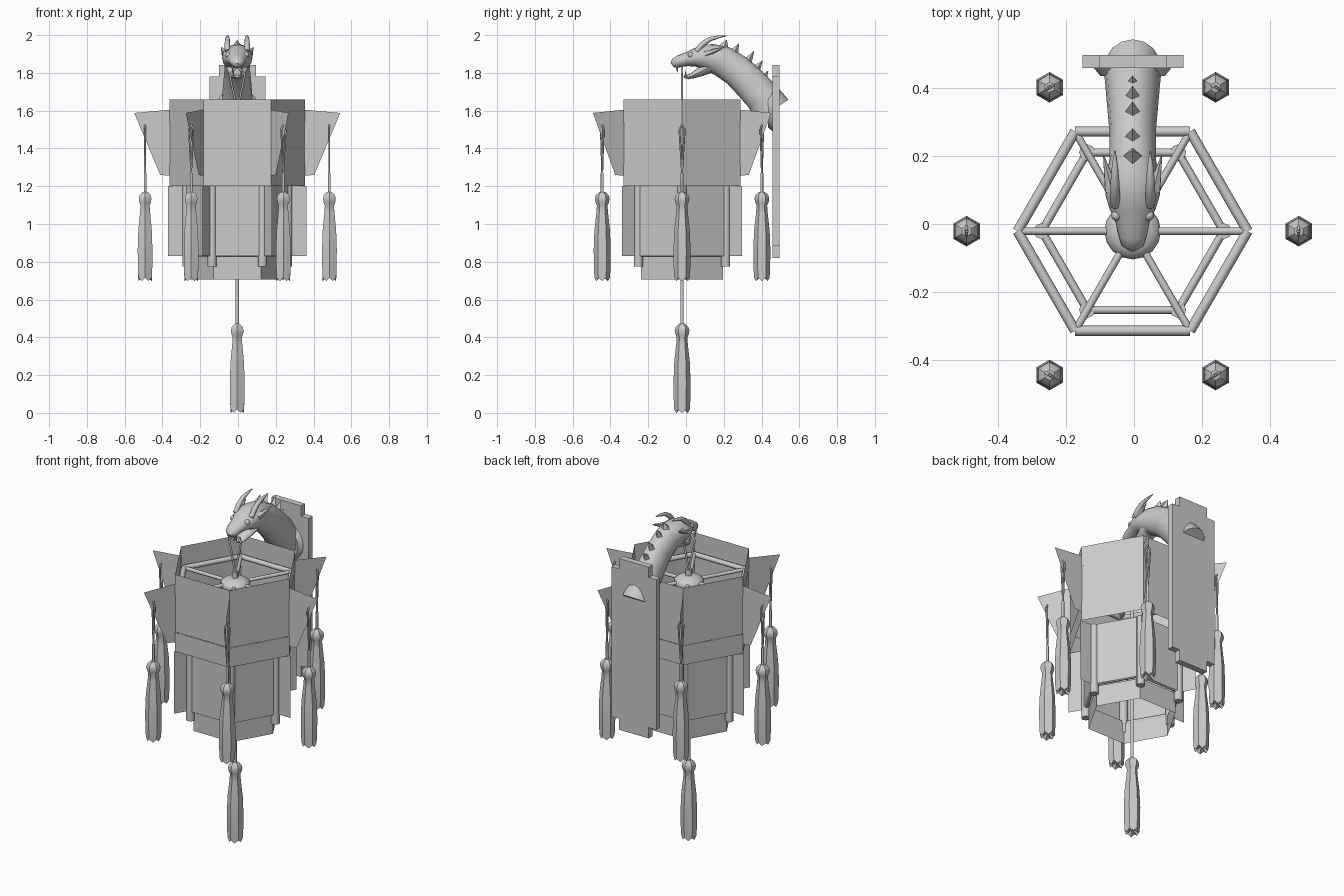
import bpy, bmesh, math
from mathutils import Vector, Matrix

if "Cube" in bpy.data.objects:
    bpy.data.objects.remove(bpy.data.objects["Cube"])

CX, CY = -0.004, -0.021          # lantern axis
grey = bpy.data.materials.new("grey")
grey.diffuse_color = (0.6, 0.6, 0.6, 1)
grey.use_nodes = True
grey.node_tree.nodes["Principled BSDF"].inputs["Base Color"].default_value = grey.diffuse_color


def finish(name, bm, smooth=None, closed=True):
    if closed:
        bmesh.ops.recalc_face_normals(bm, faces=bm.faces[:])
    me = bpy.data.meshes.new(name)
    bm.to_mesh(me)
    bm.free()
    me.materials.append(grey)
    ob = bpy.data.objects.new(name, me)
    bpy.context.collection.objects.link(ob)
    if smooth:
        bpy.ops.object.select_all(action='DESELECT')
        ob.select_set(True)
        bpy.context.view_layer.objects.active = ob
        bpy.ops.object.shade_smooth_by_angle(angle=math.radians(smooth))
    return ob


def polar(r, k, z):
    """Point on corner k of a hexagon round the lantern axis."""
    a = math.radians(60 * k)
    return Vector((CX + r * math.cos(a), CY + r * math.sin(a), z))


def rod(bm, a, b, r1, r2=None, n=8):
    """Straight round bar or spike from a to b."""
    a, b = Vector(a), Vector(b)
    d = b - a
    m = Matrix.Translation((a + b) / 2) @ d.to_track_quat('Z', 'Y').to_matrix().to_4x4()
    bmesh.ops.create_cone(bm, cap_ends=True, segments=n, radius1=r1,
                          radius2=r1 if r2 is None else r2, depth=d.length, matrix=m)


def bridge(bm, rings):
    for a, b in zip(rings, rings[1:]):
        n = len(a)
        for i in range(n):
            j = (i + 1) % n
            bm.faces.new((a[i], a[j], b[j], b[i]))


def loft(name, sections, n=16, x=0.0):
    """Oval sections (y, z, half width, half height) swept along a path in the yz plane."""
    bm = bmesh.new()
    rings = []
    for i, (y, z, rx, rn) in enumerate(sections):
        p, q = sections[max(i - 1, 0)], sections[min(i + 1, len(sections) - 1)]
        t = Vector((q[0] - p[0], q[1] - p[1])).normalized()
        ring = []
        for k in range(n):
            a = 2 * math.pi * k / n
            s = rn * math.sin(a)
            ring.append(bm.verts.new((x + rx * math.cos(a), y + t.y * s, z - t.x * s)))
        rings.append(ring)
    bridge(bm, rings)
    bm.faces.new(rings[0])
    bm.faces.new(rings[-1])
    return finish(name, bm, 50)


# Hexagonal sheet walls, open above and below
def wall(name, r, z0, z1):
    bm = bmesh.new()
    bridge(bm, [[bm.verts.new(polar(r, k, z)) for k in range(6)] for z in (z0, z1)])
    finish(name, bm, closed=False)


wall("top_band", 0.358, 1.54, 1.66)
wall("upper_panels", 0.355, 1.315, 1.54)
wall("lower_band", 0.358, 1.20, 1.315)
wall("middle_panels", 0.282, 0.83, 1.20)
wall("bottom_skirt", 0.25, 0.705, 0.83)

# Sheet fins standing out from the six corners
for name, shape in (
        ("upper_fins", ((0.355, 1.255), (0.408, 1.26), (0.545, 1.588), (0.355, 1.605))),
        ("lower_fins", ((0.28, 0.83), (0.366, 0.83), (0.366, 1.20), (0.28, 1.20)))):
    bm = bmesh.new()
    for k in range(6):
        bm.faces.new([bm.verts.new(polar(r, k, z)) for r, z in shape])
    finish(name, bm, closed=False)

# Round bar frames, spokes and corner posts
bm = bmesh.new()
for k in range(6):
    rod(bm, polar(0.338, k, 1.54), polar(0.338, k + 1, 1.54), 0.015)
    rod(bm, polar(0.0, k, 1.54), polar(0.335, k, 1.54), 0.011)
    for z in (1.19, 0.84):
        rod(bm, polar(0.267, k, z), polar(0.267, k + 1, z), 0.012)
finish("frame", bm, 50)
bm = bmesh.new()
for k in range(6):
    rod(bm, polar(0.267, k, 0.775), polar(0.267, k, 1.20), 0.024)
finish("corner_posts", bm, 50)

# Central hub and the knot above it
bm = bmesh.new()
bmesh.ops.create_uvsphere(bm, u_segments=16, v_segments=8, radius=1, matrix=Matrix.Translation(
    (CX, CY, 1.535)) @ Matrix.Diagonal((0.083, 0.083, 0.04, 1)))
rod(bm, (CX, CY, 1.56), (CX, CY, 1.61), 0.018)
finish("hub", bm, 50)

# Tassels: a hexagonal turned body with ragged hem, a ball and a cord
PROFILE = ((0.0, 0.041), (0.07, 0.044), (0.17, 0.045), (0.27, 0.041), (0.36, 0.031), (0.40, 0.028),
           (0.415, 0.035), (0.435, 0.039), (0.455, 0.034), (0.472, 0.015))


def tassel(name, x, y, z):
    bm = bmesh.new()
    rings = []
    for i, (h, r) in enumerate(PROFILE):
        ring = []
        for k in range(12):
            a = math.radians(30 * k)
            rr = r * (0.866 if k % 2 == 0 else 1)
            hh = h + (0.018 if i == 0 and k % 2 else 0)
            ring.append(bm.verts.new((x + rr * math.cos(a), y + rr * math.sin(a), z + hh)))
        rings.append(ring)
    bridge(bm, rings)
    bm.faces.new(rings[-1])
    tip = bm.verts.new((x, y, z + 0.03))
    for i in range(12):
        bm.faces.new((rings[0][i], rings[0][(i + 1) % 12], tip))
    finish(name, bm, 35)


for k in range(6):
    p = polar(0.488, k, 0.698)
    tassel("side_tassel", p.x, p.y, p.z)
    # cord and the narrow loop through the fin
    a = math.radians(60 * k)
    t = Vector((-math.sin(a), math.cos(a), 0))
    low, top = polar(0.488, k, 1.27), polar(0.488, k, 1.525)
    bm = bmesh.new()
    rod(bm, polar(0.488, k, 1.16), low, 0.008, n=6)
    for s in (-1, 1):
        mid = polar(0.488, k, 1.50) + t * 0.014 * s
        rod(bm, low, mid, 0.005, n=6)
        rod(bm, mid, top, 0.005, n=6)
    finish("side_cord", bm, 65)

tassel("centre_tassel", CX, CY, 0.0)
bm = bmesh.new()
rod(bm, (CX, CY, 0.46), (CX, CY, 1.54), 0.009)
for s in (-1, 1):                 # hanging loop held in the jaws
    rod(bm, (CX, CY, 1.60), (CX + 0.04 * s, CY, 1.79), 0.006, n=6)
    rod(bm, (CX + 0.04 * s, CY, 1.79), (CX, CY, 1.835), 0.006, n=6)
finish("centre_cord", bm, 65)

# Back plate with stepped corners
bm = bmesh.new()
half = [(0.098, 0.82), (0.098, 0.885), (0.148, 0.885), (0.148, 1.78), (0.098, 1.78), (0.098, 1.842)]
outline = half + [(-x, z) for x, z in reversed(half)]
f = bm.faces.new([bm.verts.new((x - 0.003, 0.459, z)) for x, z in outline])
ext = bmesh.ops.extrude_face_region(bm, geom=[f])
bmesh.ops.translate(bm, vec=(0, 0.037, 0),
                    verts=[v for v in ext['geom'] if isinstance(v, bmesh.types.BMVert)])
finish("back_plate", bm)

# Round collar at the neck root
bm = bmesh.new()
rod(bm, (CX, 0.46, 1.605), (CX, 0.435, 1.605), 0.115, 0.095, n=20)
finish("neck_collar", bm, 40)

# Arched neck and head
loft("neck_and_head", [
    (0.455, 1.600, 0.085, 0.105), (0.405, 1.675, 0.080, 0.093), (0.335, 1.750, 0.074, 0.090),
    (0.270, 1.812, 0.068, 0.086), (0.190, 1.863, 0.068, 0.083), (0.130, 1.880, 0.080, 0.074),
    (0.085, 1.885, 0.080, 0.064), (0.045, 1.880, 0.068, 0.048), (0.005, 1.872, 0.050, 0.037),
    (-0.035, 1.862, 0.042, 0.032), (-0.060, 1.850, 0.034, 0.027), (-0.072, 1.840, 0.014, 0.014)], x=CX)
loft("lower_jaw", [
    (0.130, 1.835, 0.060, 0.035), (0.080, 1.808, 0.050, 0.026), (0.040, 1.788, 0.036, 0.017),
    (0.010, 1.778, 0.028, 0.012), (-0.012, 1.782, 0.012, 0.006)], n=12, x=CX)

# Horns, brows, nostrils and fangs, mirrored left and right
for s in (-1, 1):
    loft("horn", [
        (0.055, 1.915, 0.014, 0.014), (0.085, 1.950, 0.015, 0.015), (0.125, 1.978, 0.013, 0.012),
        (0.170, 1.990, 0.009, 0.008), (0.215, 1.997, 0.002, 0.002)], n=8, x=CX + 0.052 * s)
    bm = bmesh.new()
    rod(bm, (CX + 0.062 * s, 0.10, 1.90), (CX + 0.085 * s, 0.20, 1.935), 0.022, 0.002, n=6)   # ear
    rod(bm, (CX + 0.025 * s, -0.05, 1.845), (CX + 0.025 * s, -0.045, 1.80), 0.008, 0.001, n=6)
    rod(bm, (CX + 0.020 * s, 0.00, 1.78), (CX + 0.020 * s, -0.005, 1.815), 0.006, 0.001, n=6)
    bmesh.ops.create_uvsphere(bm, u_segments=10, v_segments=6, radius=0.016,
                              matrix=Matrix.Translation((CX + 0.047 * s, 0.025, 1.895)))
    finish("face_details", bm, 50)

# Row of spines down the back of the neck
bm = bmesh.new()
for (y0, z0), (y1, z1) in (((0.20, 1.935), (0.215, 1.975)), ((0.25, 1.90), (0.28, 1.955)),
                           ((0.32, 1.85), (0.36, 1.915)), ((0.365, 1.81), (0.405, 1.865)),
                           ((0.40, 1.76), (0.435, 1.81))):
    rod(bm, (CX, y0, z0), (CX, y1, z1), 0.028, 0.001, n=4)
finish("neck_spines", bm)
